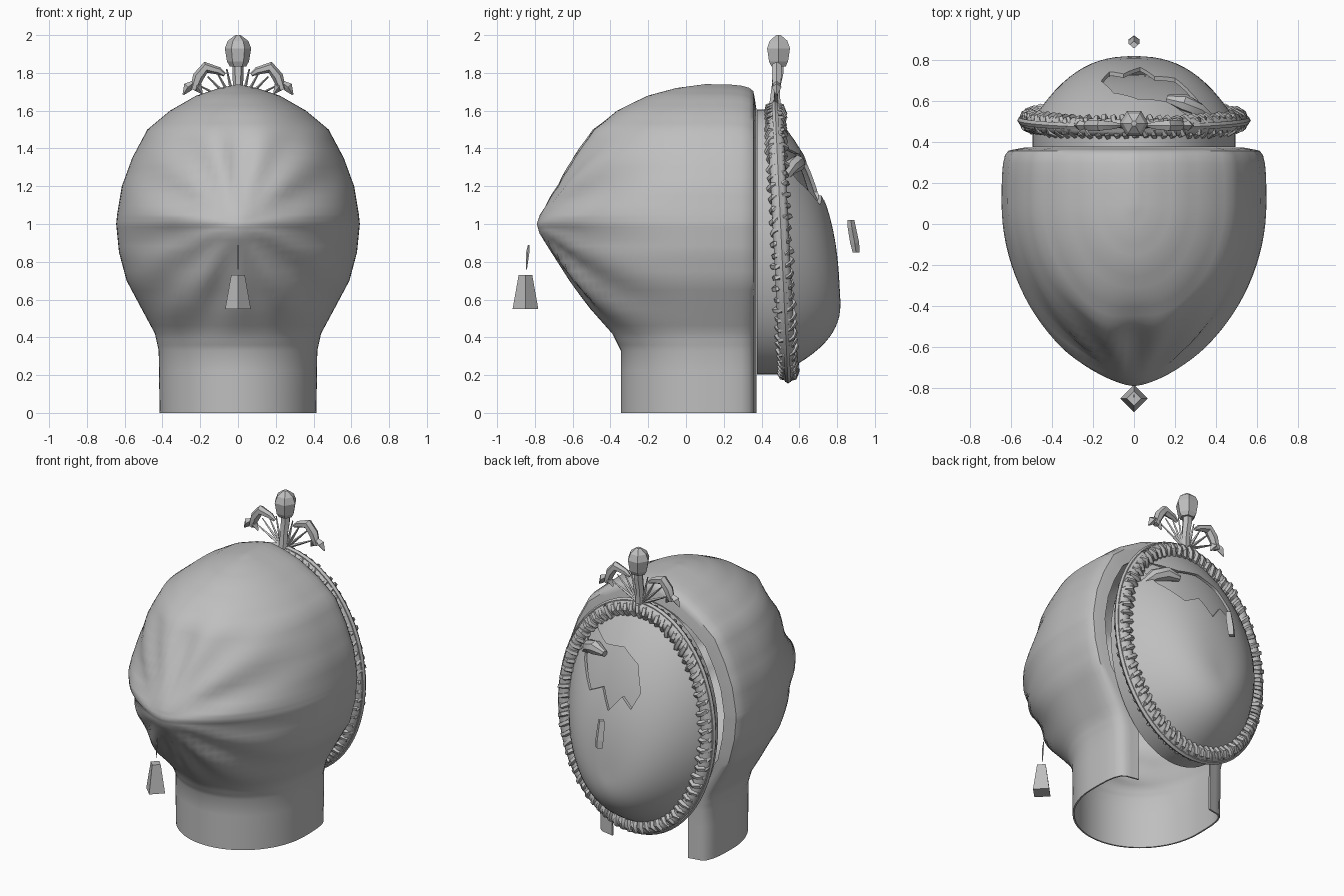
import bpy, bmesh, math, random
from math import sin, cos, pi
from mathutils import Vector

random.seed(4)
cube = bpy.data.objects.get("Cube")
if cube:
    bpy.data.objects.remove(cube, do_unlink=True)

stone = bpy.data.materials.new("stone_grey")
stone.use_nodes = True
GREY = (0.52, 0.52, 0.52, 1)
stone.diffuse_color = GREY
stone.node_tree.nodes["Principled BSDF"].inputs["Base Color"].default_value = GREY


def add_object(name, bm, smooth=True):
    bmesh.ops.remove_doubles(bm, verts=bm.verts, dist=0.0005)
    bmesh.ops.recalc_face_normals(bm, faces=bm.faces)
    mesh = bpy.data.meshes.new(name)
    bm.to_mesh(mesh)
    bm.free()
    mesh.materials.append(stone)
    ob = bpy.data.objects.new(name, mesh)
    bpy.context.collection.objects.link(ob)
    ob["smooth"] = smooth
    return ob


def loft(name, rows, closed=False, caps=False, smooth=True):
    bm = bmesh.new()
    rings = [[bm.verts.new(p) for p in row] for row in rows]
    n = len(rings[0])
    for a, b in zip(rings, rings[1:]):
        for i in range(n if closed else n - 1):
            j = (i + 1) % n
            bm.faces.new((a[i], a[j], b[j], b[i]))
    if caps:
        bm.faces.new(rings[0])
        bm.faces.new(rings[-1])
    return add_object(name, bm, smooth)


def tube(name, points, radii, sides=6, cyclic=False, smooth=True):
    """Sweep a round section along a path."""
    pts = [Vector(p) for p in points]
    n = len(pts)
    rows = []
    for i, p in enumerate(pts):
        nxt = pts[(i + 1) % n] if cyclic else pts[min(i + 1, n - 1)]
        d = (nxt - (pts[i - 1] if cyclic or i else p)).normalized()
        u = d.cross(Vector((0, 1, 0)))
        if u.length < 0.05:
            u = d.cross(Vector((1, 0, 0)))
        u.normalize()
        v = d.cross(u)
        r = radii[i] if isinstance(radii, (list, tuple)) else radii
        rows.append([p + r * (u * cos(k * 2 * pi / sides) + v * sin(k * 2 * pi / sides))
                     for k in range(sides)])
    if cyclic:
        rows.append(rows[0])
    return loft(name, rows, True, not cyclic, smooth)


def apply_modifier(ob, kind, **settings):
    mod = ob.modifiers.new(kind, kind)
    for key, value in settings.items():
        setattr(mod, key, value)
    bpy.context.view_layer.objects.active = ob
    bpy.ops.object.modifier_apply(modifier=mod.name)


def clamp(v):
    return max(0, min(1, v))


# Hood: stacked U sections (height, half width, front depth), open at the back
PROFILE = [(0, .415, -.345), (.33, .42, -.345), (.42, .44, -.39), (.55, .51, -.5),
           (.7, .59, -.61), (.85, .63, -.71), (.95, .64, -.775), (1, .645, -.79),
           (1.05, .64, -.775), (1.2, .615, -.68), (1.35, .56, -.59), (1.5, .48, -.5),
           (1.6, .36, -.37), (1.68, .22, -.2), (1.72, .1, -.05), (1.74, 0, .1)]


def hood_row(z, w, f):
    row = []
    point = 2 - 0.5 * math.exp(-((z - 1) / 0.25) ** 2)
    body = clamp((z - 0.35) / 0.35)
    lip = 0.66 + 0.17 * body
    taper = 0.2 - 0.13 * body
    for i in range(65):
        t = i / 32 - 1
        zz = z
        if abs(t) < 0.75:
            u = sin(t / 0.75 * pi / 2)
            x, y = w * u, 0.1 + (f - 0.1) * max(0, 1 - abs(u) ** point) ** 0.5
        else:
            # Side wall, then a lip turned in around the opening
            k = (abs(t) - 0.75) / 0.25
            side, turn = min(1, k / 0.7), max(0, (k - 0.7) / 0.3)
            scale = (1 - taper * side ** 3) * (1 - turn) + lip * turn
            x = math.copysign(w * scale, t)
            y = 0.1 + 0.26 * sin(side * pi / 2) + 0.012 * turn
            if z > 1:
                zz = 1 + (z - 1) * scale
        # Gathered folds fanning out from the front tip
        a = math.atan2(x, z - 1)
        fold = clamp(min((y + 0.79) / 0.2, (0.05 - y) / 0.4))
        fold *= clamp(min((z - 0.4) / 0.2, (1.65 - z) / 0.25))
        y += 0.016 * fold * (cos(11 * a) + 0.6 * sin(6 * a + 1))
        row.append((x, y, zz))
    return row


rows = []
for a, b in zip(PROFILE, PROFILE[1:]):
    for k in (0, 0.33, 0.67):
        rows.append(hood_row(*[p + (q - p) * k for p, q in zip(a, b)]))
rows.append(hood_row(*PROFILE[-1]))
hood = loft("hood", rows)
apply_modifier(hood, "SOLIDIFY", thickness=0.01, offset=-1)


# Oval frame behind the hood
def oval(a, grow=0.0, y=0.0):
    return Vector(((0.515 + grow) * cos(a), 0.505 - 0.035 * sin(a) + y,
                   0.905 + (0.695 + grow) * sin(a)))


STEPS = [i * 2 * pi / 64 for i in range(64)]
tube("frame_core", [oval(a) for a in STEPS], 0.044, 10, True)
tube("frame_outer_rim", [oval(a, 0.036) for a in STEPS], 0.018, 6, True)

# Uneven cord wound around the frame
coil = []
TURNS, PER = 72, 8
for i in range(TURNS * PER):
    a = i * 2 * pi / (TURNS * PER)
    b = i * 2 * pi / PER
    r = 0.038 + random.uniform(-0.004, 0.007)
    coil.append(oval(a + random.uniform(-0.008, 0.008), r * cos(b) - 0.008, r * 1.15 * sin(b)))
tube("frame_cord", coil, 0.017, 5, True)

# Backing wall between hood and frame
wall = loft("backing_wall", [[(p.x, y if y < 0.45 else p.y, 0.905 + (p.z - 0.905) * 1.04)
                              for p in (oval(a, -0.02) for a in STEPS)]
                             for y in (0.375, 0.5)], True)
apply_modifier(wall, "SOLIDIFY", thickness=0.02, offset=-1)


# Domed panel, fullest below its middle
def dome(name, depth):
    rows = []
    for i in range(15):
        r = i / 14
        row = []
        for a in STEPS:
            p = oval(a, -0.02)
            row.append((p.x * r, 0.505 - 0.035 * r * sin(a) + depth * (1 - r ** 2.5),
                        0.905 - 0.28 * (1 - r) + (p.z - 0.905) * r))
        rows.append(row)
    return loft(name, rows, True)


panel = dome("domed_panel", 0.31)
apply_modifier(panel, "SOLIDIFY", thickness=0.018, offset=-1)
dome("panel_lining", 0.22)

# Jagged break in the upper part of the panel
HOLE = [(.36, 1.35), (.28, 1.41), (.16, 1.37), (.02, 1.39), (-.1, 1.32), (-.16, 1.17),
        (-.12, 1.07), (-.05, 1.13), (.03, 1.03), (.1, 1.15), (.2, 1.1), (.32, 1.23)]
cutter = loft("break_cutter", [[(x, y, z) for x, z in HOLE] for y in (0.4, 1.1)], True, True)
cutter.hide_render = True
apply_modifier(panel, "BOOLEAN", object=cutter, operation="DIFFERENCE", solver="EXACT")
bpy.data.objects.remove(cutter, do_unlink=True)
tube("curled_flap", [(.16, .61, 1.31), (.24, .59, 1.32), (.31, .555, 1.3), (.38, .51, 1.23)],
     [0.02, 0.045, 0.04, 0.02], 8)


# Four-sided hanging pieces
def tapered(name, levels):
    """Levels are (y, z, half width, half depth) of a diamond section."""
    loft(name, [[(w, y, z), (0, y + d, z), (-w, y, z), (0, y - d, z)]
                for y, z, w, d in levels], True, True, False)


tapered("front_weight", [(-.85, .55, .068, .068), (-.85, .73, .036, .036)])
tapered("front_hanger", [(-.845, .76, .002, .003), (-.838, .85, .003, .009),
                         (-.833, .89, .002, .004)])
tapered("rear_sliver", [(.9, .85, .026, .018), (.893, .9, .028, .024),
                        (.878, .98, .026, .022), (.873, 1.02, .02, .018)])

# Crest: knob on a stalk
tube("crest_stalk", [(0, .47, 1.62), (0, .475, 1.72), (0, .49, 1.8), (0, .49, 1.85)],
     [0.035, 0.026, 0.03, 0.03], 6)
tube("crest_knob", [(0, .49, 1.835), (0, .49, 1.86), (0, .49, 1.93), (0, .49, 1.97),
                    (0, .49, 2.0)], [0.044, 0.058, 0.07, 0.054, 0.014], 6, smooth=False)

# Crest: arching arms, leaf tips and a fan of thin spikes, mirrored
for s in (-1, 1):
    tube("crest_arm", [(s * .07, .48, 1.79), (s * .1, .48, 1.81), (s * .17, .48, 1.83),
                       (s * .21, .48, 1.78), (s * .235, .48, 1.71)],
         [0.01, 0.02, 0.03, 0.03, 0.02], 6)
    for x, z in ((.29, 1.685), (.19, 1.69)):
        tube("crest_leaf", [(s * .23, .48, 1.75), (s * (x + .24) / 2, .48, 1.725),
                            (s * x, .48, z)], [0.012, 0.026, 0.004], 4, smooth=False)
    for x, z in ((.06, 1.82), (.11, 1.8), (.16, 1.78), (.2, 1.73)):
        tube("crest_spike", [(s * .02, .475, 1.64), (s * x, .48, z)], [0.012, 0.004], 4)

# Shading
bpy.ops.object.select_all(action="DESELECT")
for ob in bpy.context.collection.objects:
    if ob.type == "MESH" and ob.get("smooth"):
        ob.select_set(True)
        bpy.context.view_layer.objects.active = ob
bpy.ops.object.shade_smooth_by_angle(angle=math.radians(40))
